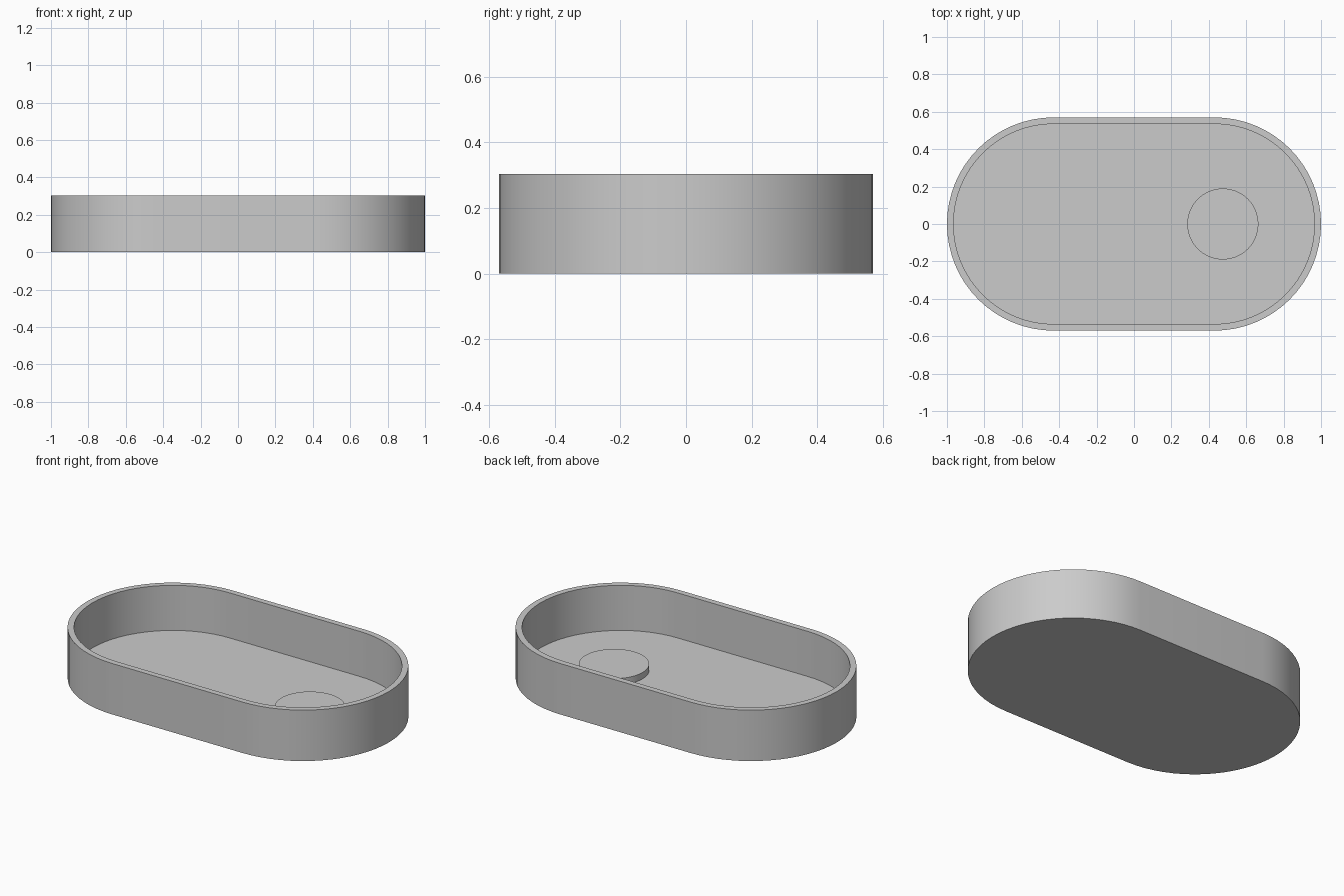
import bpy
import bmesh
from math import cos, sin, pi, radians

cube = bpy.data.objects.get("Cube")
if cube:
    bpy.data.objects.remove(cube, do_unlink=True)

HALF_STRAIGHT = 0.43   # distance from centre to each rounded end's centre
RADIUS = 0.57
WALL = 0.035
HEIGHT = 0.304
FLOOR = 0.035
ARC_STEPS = 32

grey = bpy.data.materials.new("plain grey")
grey.use_nodes = True
grey.diffuse_color = (0.6, 0.6, 0.6, 1)
grey.node_tree.nodes["Principled BSDF"].inputs["Base Color"].default_value = grey.diffuse_color


def stadium(bm, radius, z):
    """Ring of vertices: two half circles joined by straight sides."""
    ring = []
    for side, start in ((1, -pi / 2), (-1, pi / 2)):
        for i in range(ARC_STEPS + 1):
            a = start + pi * i / ARC_STEPS
            ring.append(bm.verts.new((side * HALF_STRAIGHT + radius * cos(a), radius * sin(a), z)))
    return ring


def bridge(bm, a, b):
    for i in range(len(a)):
        j = (i + 1) % len(a)
        bm.faces.new((a[i], a[j], b[j], b[i]))


def finish(bm, name):
    bmesh.ops.recalc_face_normals(bm, faces=bm.faces)
    mesh = bpy.data.meshes.new(name)
    bm.to_mesh(mesh)
    bm.free()
    mesh.materials.append(grey)
    obj = bpy.data.objects.new(name, mesh)
    bpy.context.collection.objects.link(obj)
    bpy.ops.object.select_all(action="DESELECT")
    obj.select_set(True)
    bpy.context.view_layer.objects.active = obj
    bpy.ops.object.shade_smooth_by_angle(angle=radians(30))
    return obj


# Tray: underside, outer wall, rim, inner wall and floor in one shell
bm = bmesh.new()
inner = RADIUS - WALL
rings = [stadium(bm, r, z) for r, z in
         ((RADIUS, 0), (RADIUS, HEIGHT), (inner, HEIGHT), (inner, FLOOR))]
for lower, upper in zip(rings, rings[1:]):
    bridge(bm, lower, upper)
bm.faces.new(rings[0])
bm.faces.new(rings[-1])
finish(bm, "tray")

# Low round pedestal standing on the floor, towards the left end
bm = bmesh.new()
bmesh.ops.create_cone(bm, cap_ends=True, segments=64, radius1=0.19, radius2=0.19, depth=0.04)
pedestal = finish(bm, "round_pedestal")
pedestal.location = (0.475, 0, FLOOR + 0.018)
